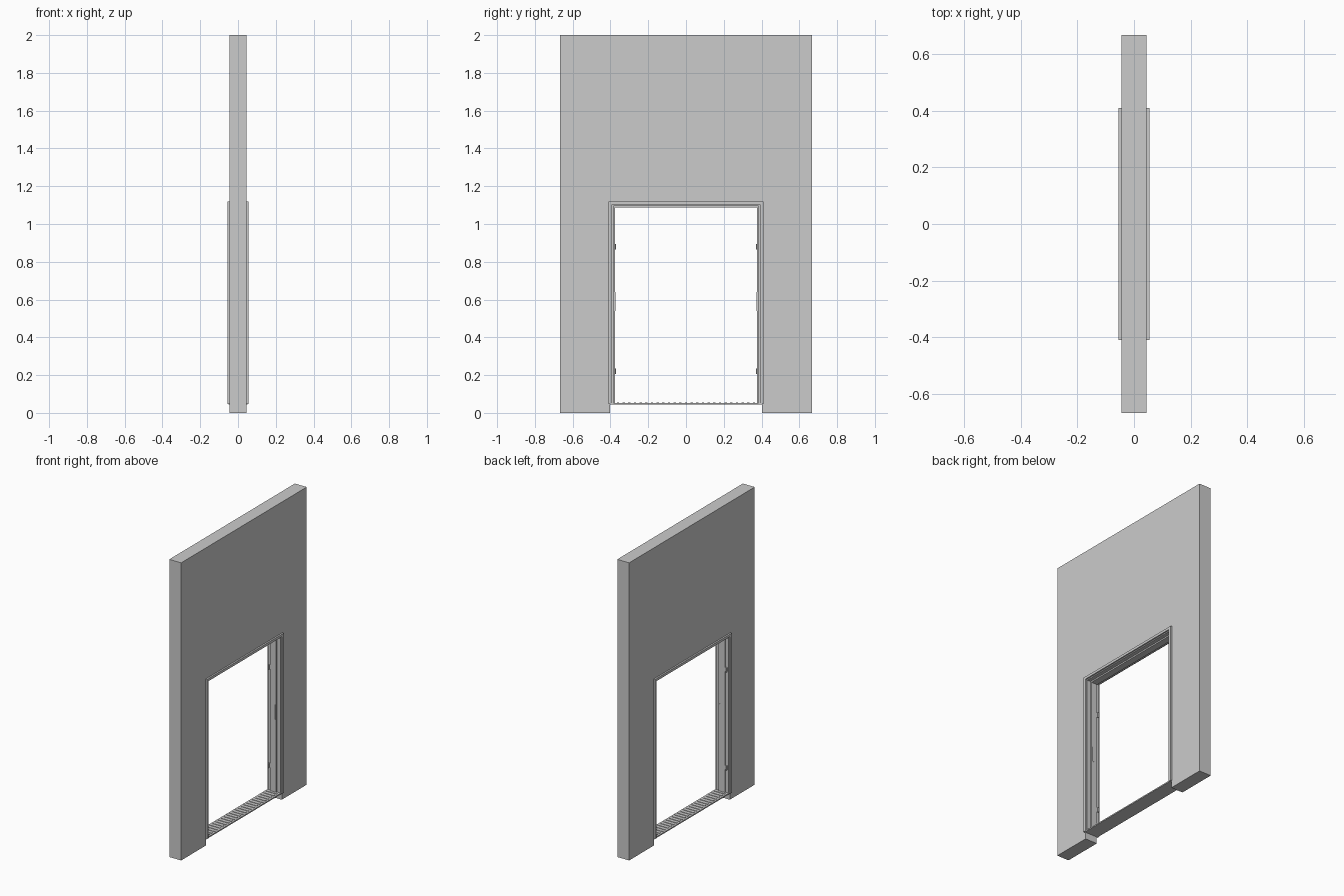
import bpy, bmesh
from mathutils import Vector

if "Cube" in bpy.data.objects:
    bpy.data.objects.remove(bpy.data.objects["Cube"])


def prism(name, outline, x0, x1):
    """Extrude a (y, z) outline along x."""
    bm = bmesh.new()
    face = bm.faces.new([bm.verts.new((x0, y, z)) for y, z in outline])
    ext = bmesh.ops.extrude_face_region(bm, geom=[face])
    moved = [g for g in ext["geom"] if isinstance(g, bmesh.types.BMVert)]
    bmesh.ops.translate(bm, verts=moved, vec=Vector((x1 - x0, 0, 0)))
    bmesh.ops.recalc_face_normals(bm, faces=bm.faces[:])
    mesh = bpy.data.meshes.new(name)
    bm.to_mesh(mesh)
    bm.free()
    obj = bpy.data.objects.new(name, mesh)
    bpy.context.collection.objects.link(obj)
    return obj


def box(name, x0, x1, y0, y1, z0, z1):
    return prism(name, [(y0, z0), (y1, z0), (y1, z1), (y0, z1)], x0, x1)


def arch(name, y_out, y_in, z_base, z_out, z_in, x0, x1):
    """Two uprights joined by a head, as one piece."""
    return prism(name, [(-y_out, z_base), (-y_out, z_out), (y_out, z_out),
                        (y_out, z_base), (y_in, z_base), (y_in, z_in),
                        (-y_in, z_in), (-y_in, z_base)], x0, x1)


def cylinder(name, x, y, z, r, h):
    bpy.ops.mesh.primitive_cylinder_add(vertices=12, radius=r, depth=h,
                                        location=(x, y, z))
    obj = bpy.context.object
    obj.name = name
    bpy.ops.object.shade_smooth_by_angle()
    return obj


# Wall with the doorway cut down to the floor
arch("wall", 0.667, 0.402, 0, 2.0, 1.112, -0.044, 0.044)

# Stepped door frame: lining, stop, and a casing on each face
BASE = 0.047
arch("frame_lining", 0.402, 0.384, BASE, 1.112, 1.096, -0.046, 0.046)
arch("door_stop", 0.384, 0.376, BASE, 1.096, 1.087, -0.025, 0.02)
for side, s in (("front", 1), ("rear", -1)):
    a, b = sorted((s * 0.044, s * 0.055))
    arch("casing_" + side, 0.41, 0.391, BASE, 1.12, 1.103, a, b)

# Threshold plate with raised grip ribs
box("threshold", -0.05, 0.05, -0.402, 0.402, 0.045, 0.053)
COUNT = 25
for i in range(COUNT):
    y = -0.36 + 0.72 * i / (COUNT - 1)
    box("threshold_rib", -0.038, 0.038, y - 0.006, y + 0.006, 0.052, 0.056)

# Hinges on both jambs, strike plates at the middle
for s in (-1, 1):
    for z in (0.22, 0.88):
        cylinder("hinge_pin", -0.036, s * 0.376, z, 0.005, 0.03)
        y0, y1 = sorted((s * 0.379, s * 0.385))
        box("hinge_leaf", -0.038, -0.024, y0, y1, z - 0.014, z + 0.014)
    y0, y1 = sorted((s * 0.3745, s * 0.378))
    box("strike_plate", 0.002, 0.014, y0, y1, 0.54, 0.64)
